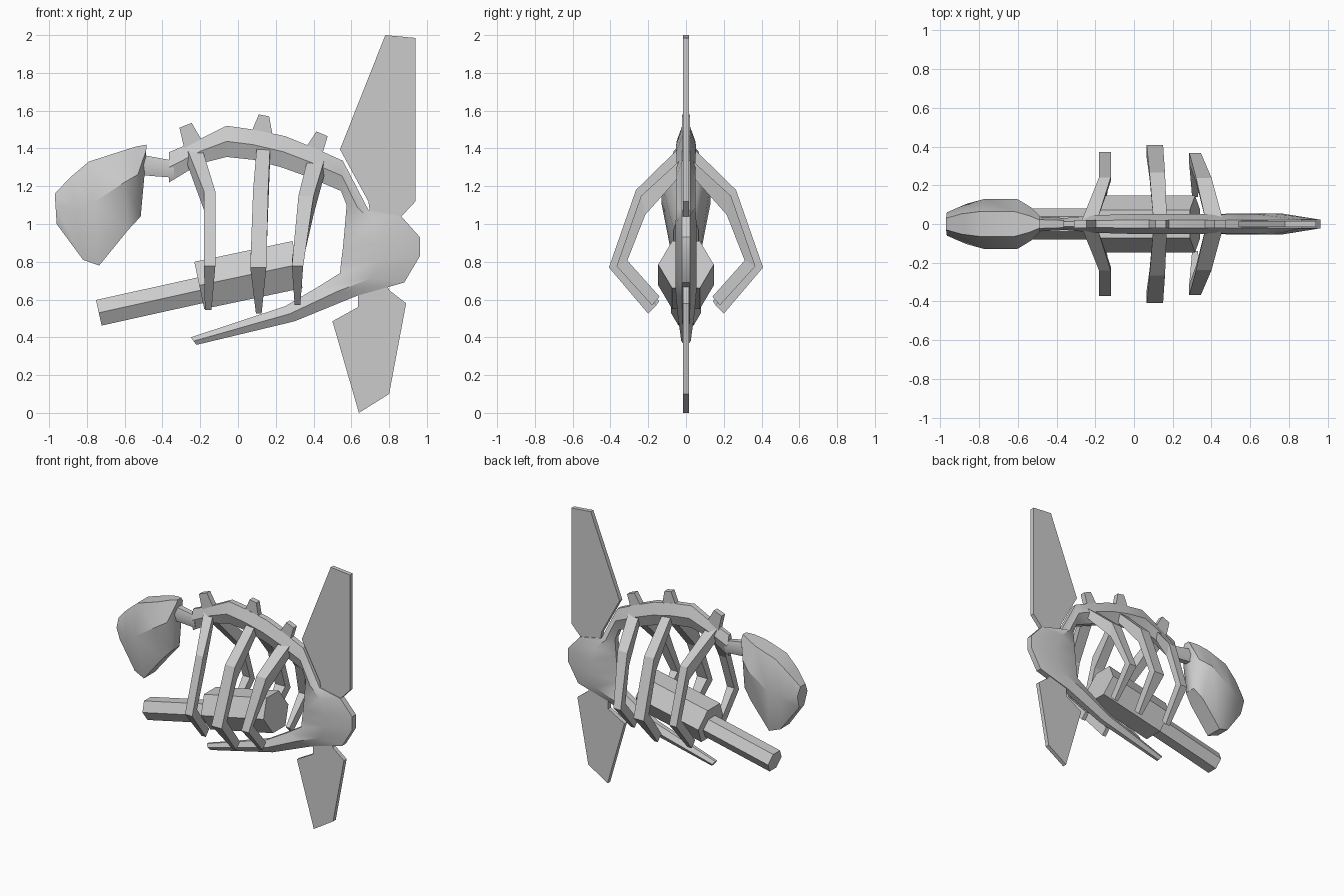
import bpy, bmesh, math
from mathutils import Vector, Matrix

if "Cube" in bpy.data.objects:
    bpy.data.objects.remove(bpy.data.objects["Cube"])


def loft(name, rings, smooth=None, mirror=False):
    """Skin a list of equal-sized closed rings and cap both ends."""
    bm = bmesh.new()
    vs = [[bm.verts.new(p) for p in r] for r in rings]
    n = len(rings[0])
    for a, b in zip(vs, vs[1:]):
        for i in range(n):
            j = (i + 1) % n
            bm.faces.new((a[i], a[j], b[j], b[i]))
    bm.faces.new(vs[0][::-1])
    bm.faces.new(vs[-1])
    bmesh.ops.recalc_face_normals(bm, faces=bm.faces[:])
    me = bpy.data.meshes.new(name)
    bm.to_mesh(me)
    bm.free()
    ob = bpy.data.objects.new(name, me)
    bpy.context.collection.objects.link(ob)
    if mirror:
        ob.modifiers.new("mirror", 'MIRROR').use_axis = (False, True, False)
    if smooth:
        bpy.ops.object.select_all(action='DESELECT')
        ob.select_set(True)
        bpy.context.view_layer.objects.active = ob
        bpy.ops.object.shade_smooth_by_angle(angle=math.radians(smooth))
    return ob


def plate(name, pts, half):
    """Flat side profile in xz, extruded along y."""
    return loft(name, [[(x, s * half, z) for x, z in pts] for s in (-1, 1)])


def bone(name, sections, edge=0.4, mid=0.5, smooth=35):
    """Six-sided bone; section = outer x, z, inner x, z, half width."""
    rings = []
    for ax, az, bx, bz, w in sections:
        mx, mz = ax + (bx - ax) * mid, az + (bz - az) * mid
        rings.append([(ax, -w * edge, az), (mx, -w, mz), (bx, -w * edge, bz),
                      (bx, w * edge, bz), (mx, w, mz), (ax, w * edge, az)])
    return loft(name, rings, smooth)


# Spine, tail root and belly bone in one sweep
bone("spine_and_belly", [
    (-.365, 1.38, -.365, 1.22, .03), (-.2, 1.45, -.2, 1.32, .045),
    (-.06, 1.52, -.06, 1.355, .05), (.08, 1.50, .08, 1.34, .052),
    (.25, 1.465, .23, 1.30, .052), (.41, 1.40, .37, 1.25, .05),
    (.555, 1.335, .545, 1.175, .05), (.69, 1.075, .575, 1.10, .05),
    (.865, 1.04, .565, .98, .055), (.963, .93, .555, .87, .055),
    (.963, .83, .545, .79, .055), (.88, .69, .54, .74, .055),
    (.63, .62, .42, .665, .055), (.30, .485, .25, .565, .045),
    (-.22, .36, -.25, .40, .025)])

# Neck stub
bone("neck", [(-.53, 1.37, -.53, 1.26, .04), (-.34, 1.335, -.34, 1.245, .03)], .6)

# Skull
bone("head", [
    (-.97, 1.16, -.96, 1.0, .06), (-.89, 1.245, -.82, .81, .105),
    (-.79, 1.33, -.735, .78, .13), (-.62, 1.385, -.58, .97, .13),
    (-.54, 1.41, -.515, 1.04, .085), (-.485, 1.42, -.487, 1.35, .04)], .5, .4, 30)

# Tail fins
plate("upper_fin", [(.78, 2), (.94, 1.985), (.94, 1.12), (.865, 1.04), (.78, 1.0),
                    (.70, 1.05), (.69, 1.12), (.54, 1.395)], .016)
plate("lower_fin", [(.635, .66), (.635, .56), (.5, .485), (.64, 0), (.80, .10),
                    (.89, .58), (.80, .65), (.78, .70)], .016)

# Spine spikes
for i, pts in enumerate([
        [(-.31, 1.51), (-.245, 1.535), (-.19, 1.44), (-.28, 1.38)],
        [(.11, 1.58), (.165, 1.57), (.185, 1.46), (.06, 1.46)],
        [(.415, 1.49), (.475, 1.465), (.44, 1.35), (.35, 1.39)]]):
    plate(f"spike_{i + 1}", pts, .02)

# Ribs: shared bend in yz, individual x ranges at each joint
OUT = [(.02, 1.42), (.265, 1.18), (.408, .77), (.20, .525)]
INN = [(.02, 1.34), (.24, 1.08), (.345, .80), (.155, .57)]
ribs = [
    ("front_rib", .91, -.02, .02, [(-.27, -.19), (-.18, -.12), (-.18, -.12), (-.175, -.14)]),
    ("middle_rib", 1, 0, 0, [(.10, .17), (.08, .16), (.065, .15), (.095, .125)]),
    ("rear_rib", .9, -.07, .045, [(.37, .46), (.32, .40), (.285, .345), (.30, .33)])]
for name, sy, dz_top, dz_tip, xs in ribs:
    rings = []
    for k, (x0, x1) in enumerate(xs):
        dz = dz_top * (1 - k / 3) + dz_tip * k / 3
        (oy, oz), (iy, iz) = OUT[k], INN[k]
        rings.append([(x0, oy * sy, oz + dz), (x1, oy * sy, oz + dz),
                      (x1, iy * sy, iz + dz), (x0, iy * sy, iz + dz)])
    loft(name, rings, mirror=True)


# Six-sided tilted barrel and its thick housing
def prism(name, a, b, r):
    a, b = Vector(a), Vector(b)
    d = (b - a).normalized()
    up = Vector((-d.z, 0, d.x))
    ring = lambda c: [c + up * r * math.sin(math.pi * k / 3)
                      + Vector((0, r * math.cos(math.pi * k / 3), 0)) for k in range(6)]
    return loft(name, [ring(a), ring(b)])


prism("barrel", (-.737, 0, .53), (-.15, 0, .66), .08)
prism("housing", (-.205, 0, .675), (.315, 0, .785), .147)
